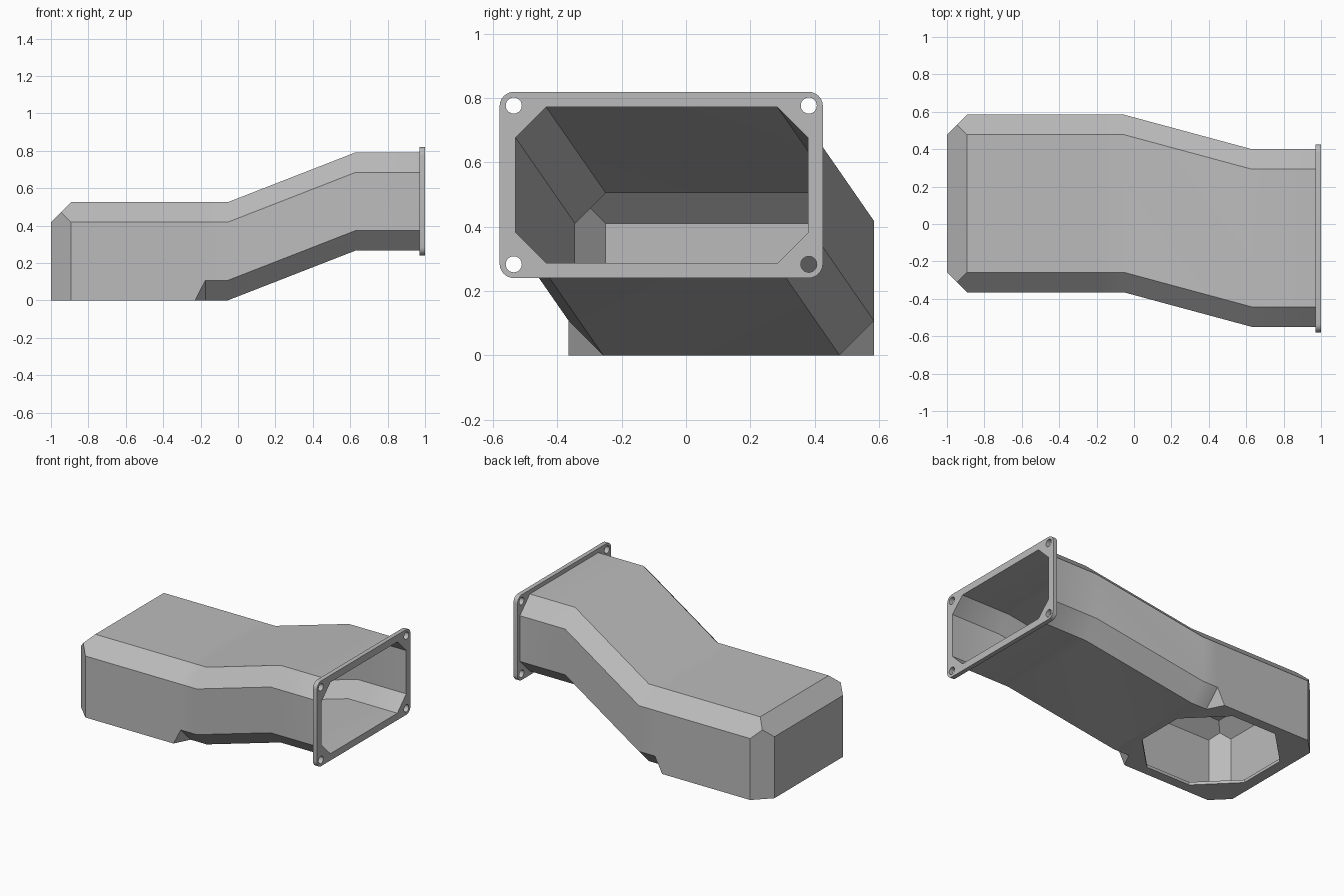
import bpy
import bmesh
import math
from mathutils import Matrix, Vector

WALL = 0.02
HALF_W, HEIGHT, CHAMFER = 0.475, 0.525, 0.107

cube = bpy.data.objects.get("Cube")
if cube:
    bpy.data.objects.remove(cube, do_unlink=True)

grey = bpy.data.materials.new("light grey plastic")
grey.use_nodes = True
colour = (0.5, 0.5, 0.5, 1)
grey.diffuse_color = colour
grey.node_tree.nodes["Principled BSDF"].inputs["Base Color"].default_value = colour


def make_object(name, bm):
    bmesh.ops.recalc_face_normals(bm, faces=bm.faces)
    mesh = bpy.data.meshes.new(name)
    bm.to_mesh(mesh)
    bm.free()
    mesh.materials.append(grey)
    obj = bpy.data.objects.new(name, mesh)
    bpy.context.collection.objects.link(obj)
    return obj


def section(bm, x, y, z, inset, low):
    """Ring of a box section with chamfered corners; low is the bottom chamfer."""
    w, top, bot = HALF_W - inset, z + HEIGHT - inset, z + inset
    c = CHAMFER - 0.586 * inset
    half = [(w - low, bot), (w, bot + low), (w, top - c), (w - c, top)]
    ring = half + [(-a, b) for a, b in reversed(half)]
    return [bm.verts.new((x, y + a, b)) for a, b in ring]


def duct_solid(name, inset, end_x):
    """Offset duct lofted along its path, with the closed end chamfered."""
    bm = bmesh.new()
    c = CHAMFER - 0.586 * inset
    path = [(-1 + inset, 0.11, 0, 0), (-0.23, 0.11, 0, 0), (-0.175, 0.11, 0, c),
            (-0.055, 0.11, 0, c), (0.63, -0.075, 0.267, c), (end_x, -0.075, 0.267, c)]
    rings = [section(bm, x, y, z, inset, low) for x, y, z, low in path]
    for a, b in zip(rings, rings[1:]):
        for i in range(8):
            j = (i + 1) % 8
            bm.faces.new((a[i], a[j], b[j], b[i]))
    bm.faces.new(rings[0])
    bm.faces.new(rings[-1])
    bmesh.ops.remove_doubles(bm, verts=bm.verts, dist=1e-5)
    bmesh.ops.recalc_face_normals(bm, faces=bm.faces)
    # Chamfer both sides and the top of the closed end
    x0 = -1 + inset + c
    w = HALF_W - inset
    cuts = [((x0, 0.11 - w, 0), (-1, -1, 0)), ((x0, 0.11 + w, 0), (-1, 1, 0)),
            ((x0, 0, HEIGHT - inset), (-1, 0, 1))]
    for point, normal in cuts:
        geom = bm.verts[:] + bm.edges[:] + bm.faces[:]
        cut = bmesh.ops.bisect_plane(bm, geom=geom, plane_co=Vector(point), dist=1e-6,
                                     plane_no=Vector(normal), clear_outer=True)
        edges = [e for e in cut["geom_cut"] if isinstance(e, bmesh.types.BMEdge)]
        bmesh.ops.edgeloop_fill(bm, edges=edges)
    return make_object(name, bm)


def cylinder(name, radius, depth, sides, matrix):
    bm = bmesh.new()
    bmesh.ops.create_cone(bm, cap_ends=True, segments=sides, radius1=radius,
                          radius2=radius, depth=depth, matrix=matrix)
    return make_object(name, bm)


def cut_with(obj, cutters):
    bpy.context.view_layer.objects.active = obj
    for cutter in cutters:
        cutter.hide_render = True
        mod = obj.modifiers.new("cut", "BOOLEAN")
        mod.operation = "DIFFERENCE"
        mod.solver = "EXACT"
        mod.object = cutter
        bpy.ops.object.modifier_apply(modifier=mod.name)


# Hollow duct with an octagonal opening underneath
duct = duct_solid("duct", 0, 0.97)
cavity = duct_solid("cavity_cutter", WALL, 1.1)
turn = Matrix.Rotation(math.pi / 8, 4, "Z")
opening = cylinder("opening_cutter", 0.44, 0.2, 8, Matrix.Translation((-0.52, 0.11, 0)) @ turn)
cut_with(duct, [cavity, opening])

# Rounded mounting flange
FY, FZ, FW, FH, FR = -0.077, 0.53, 0.503, 0.29, 0.045
bm = bmesh.new()
outline = []
for k, (sy, sz) in enumerate([(1, 1), (-1, 1), (-1, -1), (1, -1)]):
    for i in range(7):
        a = (k + i / 6) * math.pi / 2
        outline.append(bm.verts.new((0.97, FY + sy * (FW - FR) + FR * math.cos(a),
                                     FZ + sz * (FH - FR) + FR * math.sin(a))))
face = bm.faces.new(outline)
extruded = bmesh.ops.extrude_face_region(bm, geom=[face], use_keep_orig=True)
bmesh.ops.translate(bm, vec=(0.03, 0, 0),
                    verts=[v for v in extruded["geom"] if isinstance(v, bmesh.types.BMVert)])
flange = make_object("mounting_flange", bm)

# Screw holes in the flange corners
holes = []
for sy in (-1, 1):
    for sz in (-1, 1):
        place = Matrix.Translation((0.985, FY + sy * 0.459, FZ + sz * 0.247))
        holes.append(cylinder("hole_cutter", 0.025, 0.1, 24,
                              place @ Matrix.Rotation(math.pi / 2, 4, "Y")))
cut_with(flange, [cavity] + holes)

for cutter in [cavity, opening] + holes:
    bpy.data.objects.remove(cutter, do_unlink=True)

for obj in (duct, flange):
    bpy.ops.object.select_all(action="DESELECT")
    obj.select_set(True)
    bpy.context.view_layer.objects.active = obj
    bpy.ops.object.shade_smooth_by_angle(angle=math.radians(30))
